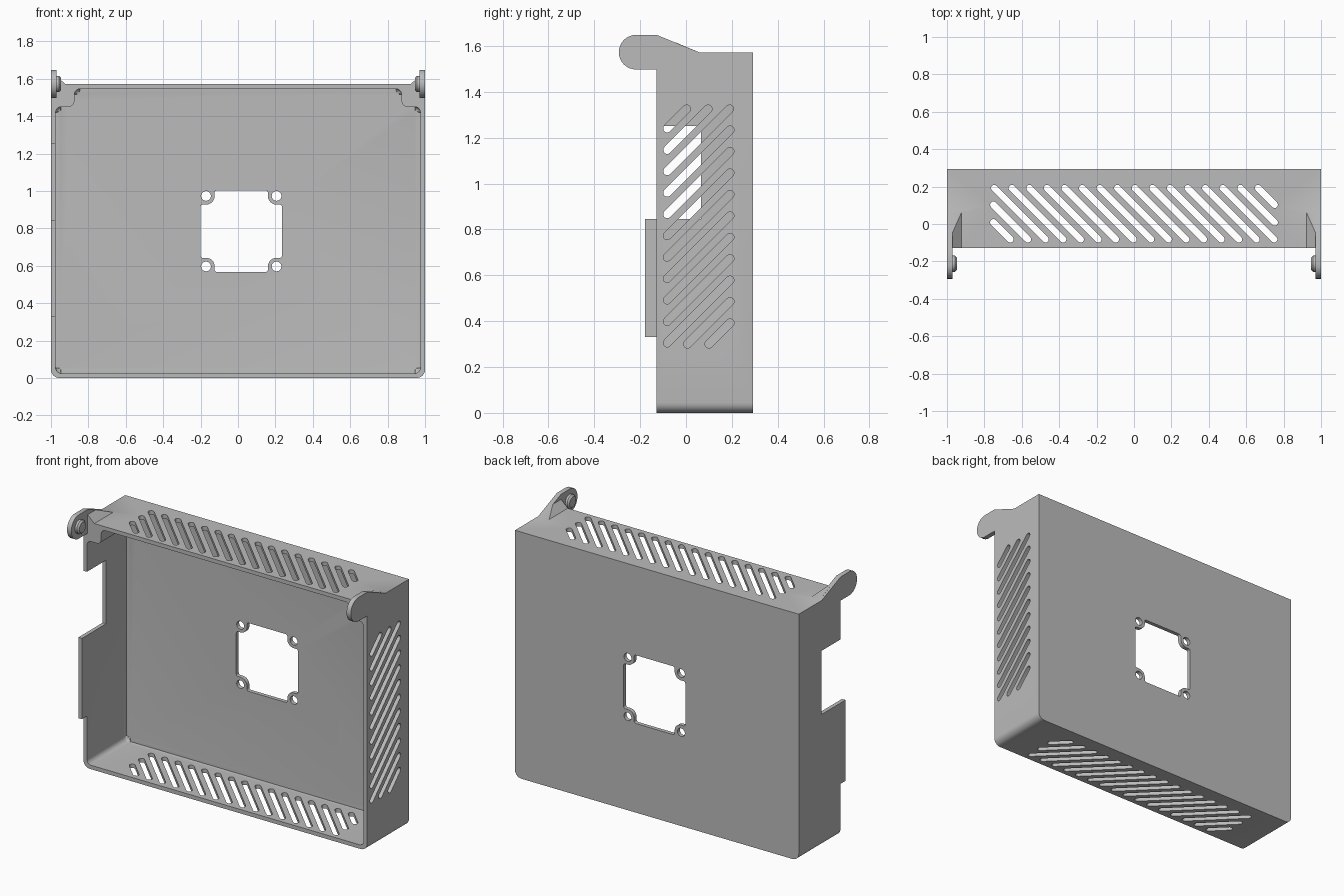
import bpy, bmesh
from math import sin, cos, pi
from mathutils import Vector, Matrix

default = bpy.data.objects.get("Cube")
if default:
    bpy.data.objects.remove(default, do_unlink=True)

FRONT, BACK, TOP, WALL = -0.128, 0.293, 1.571, 0.025
IN = 1 - WALL

grey = bpy.data.materials.new("plain grey")
grey.use_nodes = True
grey.diffuse_color = (0.5, 0.5, 0.5, 1)
grey.node_tree.nodes["Principled BSDF"].inputs["Base Color"].default_value = (0.5, 0.5, 0.5, 1)


def rounded(corners, seg=6):
    """Polygon of (u, v, radius) right-angle corners, with arcs put in."""
    out = []
    for i, (u, v, r) in enumerate(corners):
        p = Vector((u, v))
        if not r:
            out.append(p)
            continue
        a = (Vector(corners[i - 1][:2]) - p).normalized()
        b = (Vector(corners[(i + 1) % len(corners)][:2]) - p).normalized()
        for k in range(seg + 1):
            t = k / seg * pi / 2
            out.append(p + r * (a + b) - r * (b * cos(t) + a * sin(t)))
    return out


def circle(u, v, r, n=24):
    return [(u + r * cos(2 * pi * k / n), v + r * sin(2 * pi * k / n)) for k in range(n)]


def capsule(p, q, r, seg=6):
    p, q = Vector(p), Vector(q)
    d = (q - p).normalized()
    n = Vector((-d.y, d.x))
    arc = [k / seg * pi for k in range(seg + 1)]
    return ([q + r * (d * sin(t) - n * cos(t)) for t in arc]
            + [p + r * (n * cos(t) - d * sin(t)) for t in arc])


def prism(bm, pts, axis, lo, hi):
    """Extrude a closed outline along an axis; returns the far cap."""
    def put(u, v, t):
        return {"x": (t, u, v), "y": (u, t, v), "z": (u, v, t)}[axis]
    a = [bm.verts.new(put(p[0], p[1], lo)) for p in pts]
    b = [bm.verts.new(put(p[0], p[1], hi)) for p in pts]
    bm.faces.new(a)
    far = bm.faces.new(b)
    for i in range(len(pts)):
        bm.faces.new((a[i - 1], a[i], b[i], b[i - 1]))
    return far


def finish(name, bm):
    bmesh.ops.recalc_face_normals(bm, faces=bm.faces)
    me = bpy.data.meshes.new(name)
    bm.to_mesh(me)
    bm.free()
    me.materials.append(grey)
    ob = bpy.data.objects.new(name, me)
    bpy.context.collection.objects.link(ob)
    return ob


def combine(target, other, operation):
    mod = target.modifiers.new(operation, "BOOLEAN")
    mod.operation, mod.solver, mod.object = operation, "EXACT", other
    bpy.context.view_layer.objects.active = target
    bpy.ops.object.modifier_apply(modifier=mod.name)
    bpy.data.objects.remove(other, do_unlink=True)


def diagonal(c, sign, box):
    """Ends of the line v = sign * u + c clipped to a box."""
    u0, u1, v0, v1 = box
    at_v = sorted(((v0 - c) * sign, (v1 - c) * sign))
    a, b = max(u0, at_v[0]), min(u1, at_v[1])
    return (a, sign * a + c), (b, sign * b + c)


# Outer shell, rounded along the bottom
bm = bmesh.new()
prism(bm, rounded([(-1, 0, .045), (1, 0, .045), (1, TOP, 0), (-1, TOP, 0)]), "y", FRONT, BACK)
case = finish("case", bm)

# Side tab on the right wall
bm = bmesh.new()
prism(bm, [(-0.178, .33), (0, .33), (0, .845), (-0.178, .845)], "x", -1, -IN)
combine(case, finish("side_tab", bm), "UNION")

# Hinge ears with gussets
EY, EZ, ER = -0.2175, 1.5725, 0.0755
arc = [(EY - ER * sin(k * pi / 16), EZ + ER * cos(k * pi / 16)) for k in range(17)]
ear_outline = arc + [(0.06, EZ - ER), (0.06, TOP), (FRONT, EZ + ER)]
for side, label in ((1, "left"), (-1, "right")):
    bm = bmesh.new()
    prism(bm, ear_outline, "x", side * 0.97, side)
    combine(case, finish(label + "_ear", bm), "UNION")
    bm = bmesh.new()
    for x, y, z in ((.923, FRONT, TOP), (.923, .06, TOP), (.97, FRONT, 1.615), (.97, -.045, 1.615),
                    (.985, FRONT, 1.615), (.985, -.045, 1.615), (.985, .06, TOP),
                    (.923, FRONT, 1.55), (.923, .06, 1.55), (.985, FRONT, 1.55), (.985, .06, 1.55)):
        bm.verts.new((side * x, y, z))
    bmesh.ops.convex_hull(bm, input=bm.verts)
    combine(case, finish(label + "_gusset", bm), "UNION")

# Cavity with stepped upper corners and a fillet round the back
R = 0.03
right_half = [(IN, WALL, R), (IN, 1.45, R), (.875, 1.45, R), (.875, TOP - WALL, R)]
left_half = [(-x, z, r) for x, z, r in reversed(right_half)]
bm = bmesh.new()
far = prism(bm, rounded(right_half + left_half), "y", -0.4, BACK - WALL)
bmesh.ops.bevel(bm, geom=list(far.edges), offset=0.022, segments=4, profile=0.5,
                affect="EDGES", clamp_overlap=False)
bm_ears = [v for v in bm.verts if v.co.y < -0.3]
for v in bm_ears:
    v.co.y = FRONT - 0.1
cavity = finish("cavity", bm)
combine(case, cavity, "DIFFERENCE")

# Vents, fan opening and wall notch
bm = bmesh.new()
SLOT, PITCH = 0.0175, 0.094
Y0, Y1 = -0.082, 0.192
for k in range(13):
    ends = diagonal(0.2 + 0.0935 * k, 1, (Y0, Y1, 0.30, 1.325))
    prism(bm, capsule(*ends, SLOT), "x", 0.9, 1.1)
for k in range(-2, 16):
    ends = diagonal(-0.555 + PITCH * k, -1, (-0.752, 0.752, Y0, Y1))
    prism(bm, capsule(*ends, SLOT), "z", -0.1, 1.7)

FX, FZ, H, LUG, HOLE = 0.0175, 0.785, 0.2175, 0.075, 0.1885
opening = []
for k in range(4):
    turn = Matrix.Rotation(k * pi / 2, 2)
    for u, v, r in ((H, H - LUG, .012), (H - LUG, H - LUG, .045), (H - LUG, H, .012)):
        p = turn @ Vector((u, v))
        opening.append((p.x + FX, p.y + FZ, r))
    p = turn @ Vector((HOLE, HOLE))
    prism(bm, circle(p.x + FX, p.y + FZ, 0.026), "y", 0.2, 0.4)
prism(bm, rounded(opening), "y", 0.2, 0.4)

prism(bm, [(-0.4, .845), (.065, .845), (.065, 1.25), (-0.4, 1.25)], "x", -1.1, -0.9)
combine(case, finish("openings", bm), "DIFFERENCE")


def shade(ob):
    bpy.ops.object.select_all(action="DESELECT")
    ob.select_set(True)
    bpy.context.view_layer.objects.active = ob
    bpy.ops.object.shade_smooth_by_angle(angle=0.6)


shade(case)

# Hinge pins on the inner ear faces
for side, label in ((1, "left"), (-1, "right")):
    bm = bmesh.new()
    tip = prism(bm, circle(EY + 0.005, EZ, 0.043), "x", side * 0.972, side * 0.946)
    bmesh.ops.bevel(bm, geom=list(tip.edges), offset=0.01, segments=1, affect="EDGES",
                    clamp_overlap=False)
    shade(finish(label + "_hinge_pin", bm))
